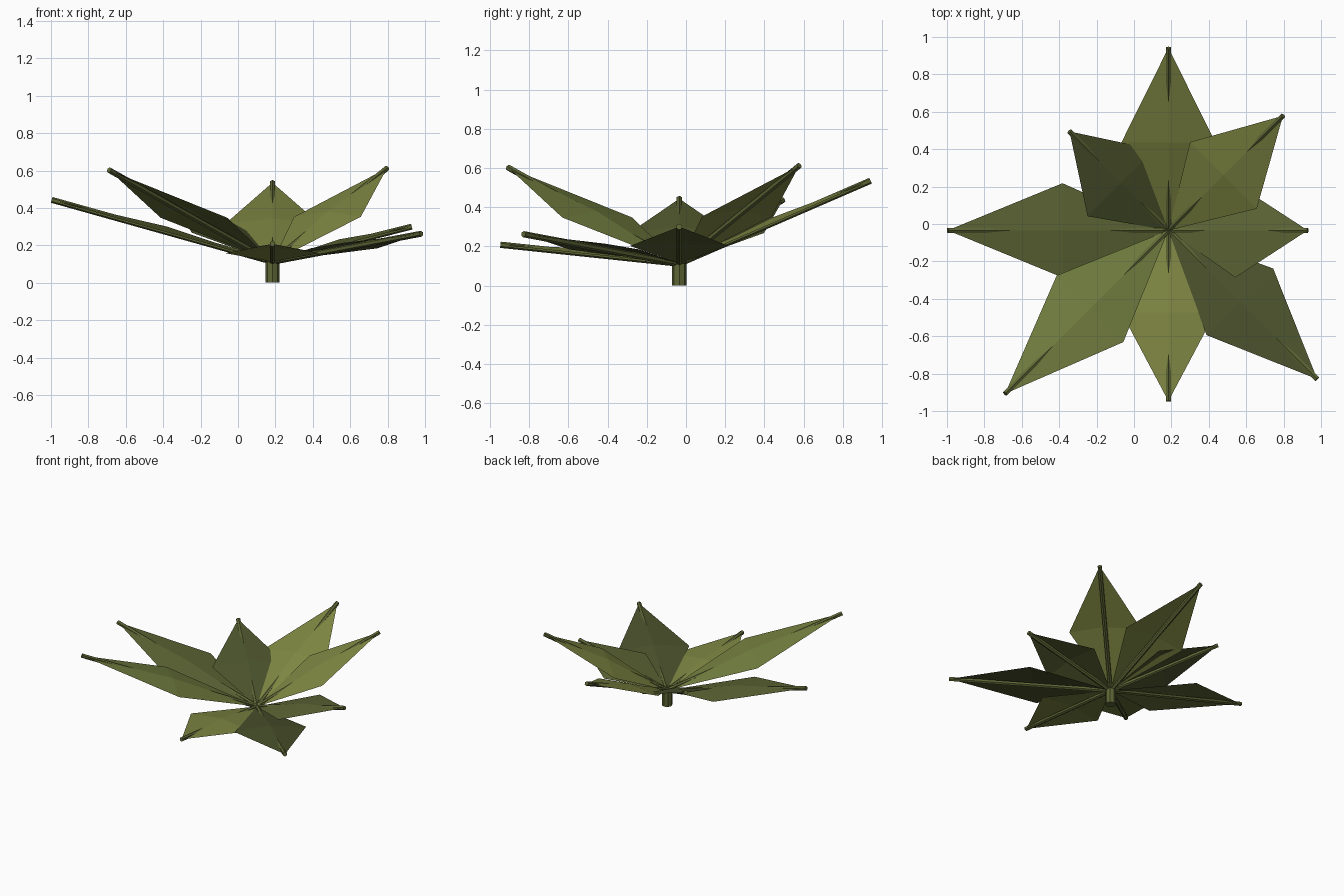
import bpy, math
from mathutils import Vector

if "Cube" in bpy.data.objects:
    bpy.data.objects.remove(bpy.data.objects["Cube"])

CENTRE = Vector((0.184, -0.034, 0.112))
HALF_WIDTH = 0.252
LIFT = 0.03


def material(name, colour):
    m = bpy.data.materials.new(name)
    m.diffuse_color = (*colour, 1)
    m.use_nodes = True
    m.node_tree.nodes["Principled BSDF"].inputs["Base Color"].default_value = m.diffuse_color
    return m


light = material("light_green", (0.21, 0.24, 0.055))
green = material("leaf_green", (0.17, 0.21, 0.05))
olive = material("olive_green", (0.11, 0.13, 0.035))
dark = material("dark_green", (0.07, 0.085, 0.025))


def rod(name, a, b, radius, sides, mat):
    d = b - a
    bpy.ops.mesh.primitive_cylinder_add(vertices=sides, radius=radius,
                                        depth=d.length, location=(a + b) / 2)
    ob = bpy.context.object
    ob.name = name
    ob.rotation_euler = d.to_track_quat('Z', 'Y').to_euler()
    ob.data.materials.append(mat)


def leaf(index, angle, reach, tip_z, mat):
    # kite-shaped blade with a slightly raised middle
    a = math.radians(angle)
    out = Vector((math.cos(a), math.sin(a), 0))
    side = Vector((-out.y, out.x, 0)) * HALF_WIDTH
    tip = CENTRE + out * reach
    tip.z = tip_z
    mid = CENTRE.lerp(tip, 0.48)
    top = mid + Vector((0, 0, LIFT))
    me = bpy.data.meshes.new(f"leaf_{index}")
    me.from_pydata([CENTRE, mid - side, tip, mid + side, top], [],
                   [(0, 1, 4), (1, 2, 4), (2, 3, 4), (3, 0, 4)])
    me.materials.append(mat)
    bpy.context.collection.objects.link(bpy.data.objects.new(f"leaf_{index}", me))
    # straight midrib under the blade
    rod(f"midrib_{index}", CENTRE, tip, 0.016, 6, olive)


# stem
rod("stem", Vector((CENTRE.x, CENTRE.y, 0)), CENTRE, 0.037, 8, olive)

# eight leaves: horizontal reach, tip height and colour, anticlockwise from +x
LEAVES = [(0.745, 0.300, olive), (0.866, 0.612, light),
          (0.976, 0.535, light), (0.748, 0.437, dark),
          (1.18, 0.443, olive), (1.235, 0.602, green),
          (0.913, 0.208, light), (1.125, 0.262, dark)]
for i, (reach, z, mat) in enumerate(LEAVES):
    leaf(i + 1, 45 * i, reach, z, mat)
